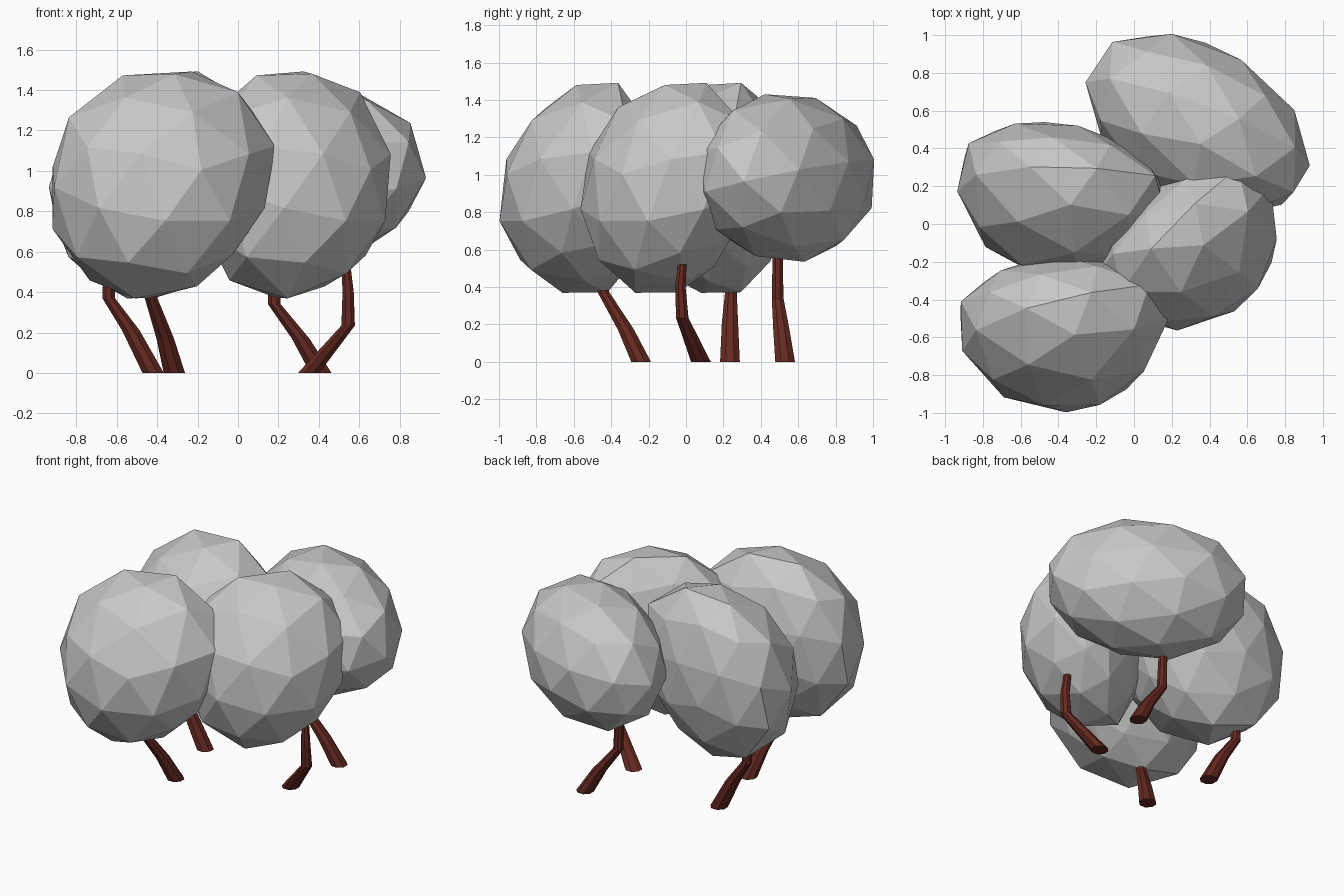
import bpy, bmesh, math
from mathutils import Matrix, Vector

if "Cube" in bpy.data.objects:
    bpy.data.objects.remove(bpy.data.objects["Cube"])


def material(name, rgb):
    m = bpy.data.materials.new(name)
    m.use_nodes = True
    m.diffuse_color = (*rgb, 1)
    bsdf = m.node_tree.nodes["Principled BSDF"]
    bsdf.inputs["Base Color"].default_value = (*rgb, 1)
    bsdf.inputs["Roughness"].default_value = 0.9
    return m


GREY = material("foliage grey", (0.58, 0.58, 0.58))
BROWN = material("bark red brown", (0.13, 0.022, 0.015))

# Swellings and hollows of the crown: direction and amount
BUMPS = [(Vector((1, 0.3, 1)).normalized(), 0.13),
         (Vector((-1, 0, 1)).normalized(), 0.05),
         (Vector((1, 0, -1)).normalized(), -0.15),
         (Vector((-1, 0, -1)).normalized(), 0.06)]


def finish(name, bm, mat):
    bmesh.ops.recalc_face_normals(bm, faces=bm.faces)
    mesh = bpy.data.meshes.new(name)
    bm.to_mesh(mesh)
    bm.free()
    mesh.materials.append(mat)
    obj = bpy.data.objects.new(name, mesh)
    bpy.context.collection.objects.link(obj)
    return obj


def canopy(name, center, turn, width, front, back, height, lean, bumpy):
    """Faceted lumpy ball with its own front and back depth."""
    bm = bmesh.new()
    bmesh.ops.create_icosphere(bm, subdivisions=2, radius=1.015)
    bm.transform(Matrix.Rotation(0.1, 4, "Y") @ Matrix.Rotation(0.2, 4, "X"))
    for v in bm.verts:
        out = v.co.normalized()
        swell = sum(a * max(0, out.dot(d)) ** 4 for d, a in BUMPS)
        x, y, z = v.co * (1 + swell * bumpy)
        depth = front if y < 0 else back
        v.co = (x * width, y * depth, (lean * y + z) * height)
    bm.transform(Matrix.Translation(center)
                 @ Matrix.Rotation(math.radians(turn), 4, "Z"))
    return finish(name, bm, GREY)


def trunk(name, path, radii, sides=8):
    """Bent tapering trunk made of level rings along a path."""
    bm = bmesh.new()
    rings = []
    for point, r in zip(path, radii):
        ring = []
        for k in range(sides):
            t = math.tau * (k + 0.5) / sides
            offset = Vector((math.cos(t), math.sin(t), 0)) * r
            ring.append(bm.verts.new(Vector(point) + offset))
        rings.append(ring)
    for lower, upper in zip(rings, rings[1:]):
        for k in range(sides):
            n = (k + 1) % sides
            bm.faces.new((lower[k], lower[n], upper[n], upper[k]))
    bm.faces.new(rings[0])
    bm.faces.new(rings[-1])
    return finish(name, bm, BROWN)


# Canopies
canopy("front_canopy", (-0.375, -0.48, 0.915), 3,
       0.55, 0.52, 0.31, 0.56, 0.09, 1)
canopy("middle_canopy", (0.265, -0.06, 0.915), 35,
       0.52, 0.485, 0.3, 0.56, 0.09, 1)
canopy("left_back_canopy", (-0.37, 0.22, 0.915), -12,
       0.55, 0.52, 0.31, 0.56, 0.09, 1)
canopy("back_canopy", (0.34, 0.53, 0.98), -32,
       0.64, 0.42, 0.41, 0.45, 0, 0.3)

# Trunks
RADII = (0.057, 0.047, 0.034, 0.028)
trunk("front_trunk", [(-0.315, -0.24, 0), (-0.36, -0.32, 0.17),
                      (-0.43, -0.44, 0.37), (-0.43, -0.47, 0.5)], RADII)
trunk("middle_trunk", [(0.35, 0.08, 0), (0.545, -0.02, 0.235),
                       (0.545, -0.03, 0.4), (0.535, -0.02, 0.52)],
      (0.057, 0.036, 0.03, 0.025))
trunk("left_back_trunk", [(-0.42, 0.235, 0), (-0.53, 0.235, 0.21),
                          (-0.64, 0.24, 0.37), (-0.64, 0.24, 0.52)], RADII)
trunk("back_trunk", [(0.41, 0.53, 0), (0.31, 0.51, 0.17),
                     (0.18, 0.49, 0.34), (0.17, 0.49, 0.62)], RADII)
